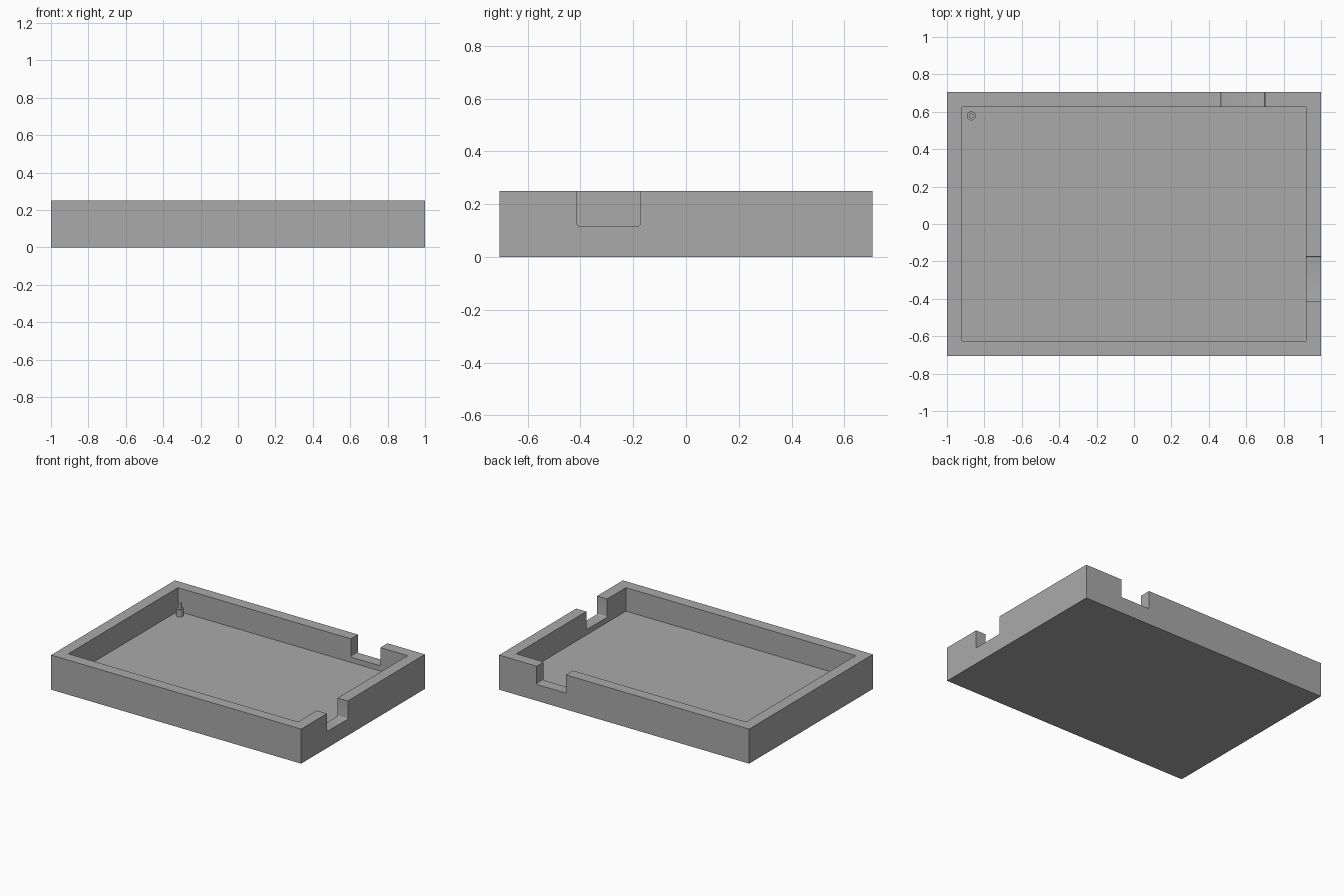
import bpy
import bmesh
from mathutils import Matrix, Vector

if "Cube" in bpy.data.objects:
    bpy.data.objects.remove(bpy.data.objects["Cube"])

HALF_X, HALF_Y, HEIGHT = 1.0, 0.707, 0.25
WALL, FLOOR, SILL = 0.081, 0.08, 0.118

grey = bpy.data.materials.new("plain grey")
grey.use_nodes = True
colour = (0.4, 0.4, 0.4, 1)
grey.diffuse_color = colour
grey.node_tree.nodes["Principled BSDF"].inputs["Base Color"].default_value = colour


def finish(name, bm):
    mesh = bpy.data.meshes.new(name)
    bm.to_mesh(mesh)
    bm.free()
    mesh.materials.append(grey)
    obj = bpy.data.objects.new(name, mesh)
    bpy.context.collection.objects.link(obj)
    return obj


def box(name, low, high, round_axis=None, radius=0.006):
    """Box between two corners; lower edges along round_axis may be rounded."""
    low, high = Vector(low), Vector(high)
    bm = bmesh.new()
    bmesh.ops.create_cube(bm, size=1)
    bmesh.ops.scale(bm, vec=high - low, verts=bm.verts)
    bmesh.ops.translate(bm, vec=(low + high) / 2, verts=bm.verts)
    if round_axis is not None:
        edges = [e for e in bm.edges
                 if abs((e.verts[0].co - e.verts[1].co)[round_axis]) > 0.01
                 and max(v.co.z for v in e.verts) < low.z + 0.001]
        bmesh.ops.bevel(bm, geom=edges, offset=radius, segments=4,
                        profile=0.5, affect='EDGES')
    return finish(name, bm)


def cut(target, cutter):
    mod = target.modifiers.new(cutter.name, 'BOOLEAN')
    mod.operation, mod.solver, mod.object = 'DIFFERENCE', 'EXACT', cutter
    cutter.hide_render = True
    bpy.context.view_layer.objects.active = target
    bpy.ops.object.modifier_apply(modifier=mod.name)
    bpy.data.objects.remove(cutter)


# Open tray with a thick floor and walls
tray = box("tray", (-HALF_X, -HALF_Y, 0), (HALF_X, HALF_Y, HEIGHT))
ix, iy = HALF_X - WALL, HALF_Y - WALL
cut(tray, box("cavity", (-ix, -iy, FLOOR), (ix, iy, HEIGHT + 0.1)))

# Notches through the back wall and the left wall
cut(tray, box("back_notch", (0.465, iy - 0.03, SILL),
              (0.70, HALF_Y + 0.05, HEIGHT + 0.1), round_axis=1))
cut(tray, box("side_notch", (ix - 0.03, -0.412, SILL),
              (HALF_X + 0.05, -0.174, HEIGHT + 0.1), round_axis=0))

# Stepped locating peg in the back corner
bm = bmesh.new()
for radius, bottom, top in ((0.024, FLOOR - 0.01, 0.13), (0.013, 0.12, 0.17)):
    bmesh.ops.create_cone(bm, cap_ends=True, segments=32, radius1=radius,
                          radius2=radius, depth=top - bottom,
                          matrix=Matrix.Translation((-0.87, 0.578, (top + bottom) / 2)))
peg = finish("locating_peg", bm)

for obj in (tray, peg):
    bpy.ops.object.select_all(action='DESELECT')
    obj.select_set(True)
    bpy.context.view_layer.objects.active = obj
    bpy.ops.object.shade_smooth_by_angle()
